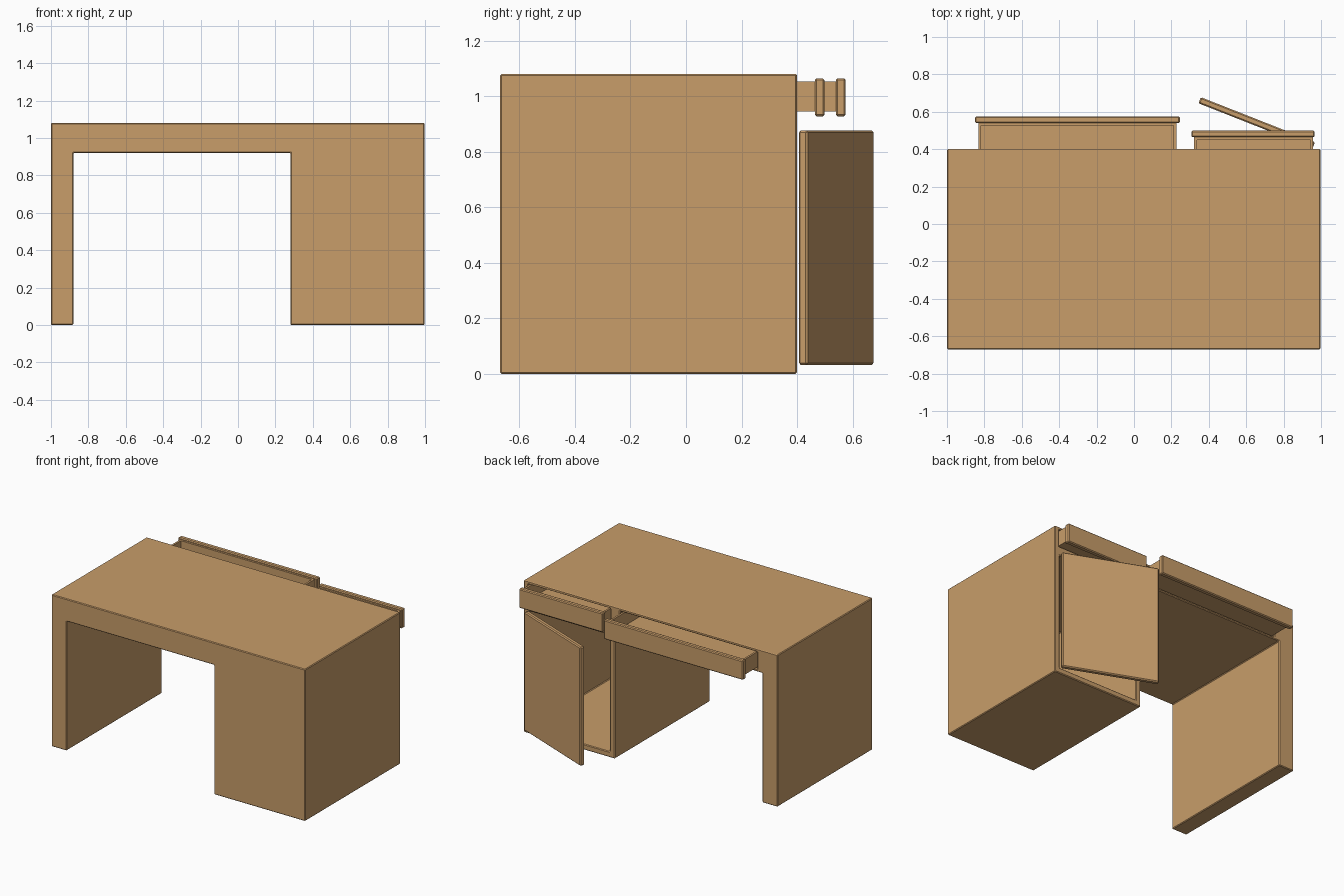
import bpy, bmesh, math
from mathutils import Matrix

if "Cube" in bpy.data.objects:
    bpy.data.objects.remove(bpy.data.objects["Cube"])

wood = bpy.data.materials.new("warm_wood")
wood.diffuse_color = (0.578, 0.337, 0.144, 1)
wood.use_nodes = True
wood.node_tree.nodes["Principled BSDF"].inputs["Base Color"].default_value = wood.diffuse_color


def link(name, bm, bevel=0.0):
    bmesh.ops.recalc_face_normals(bm, faces=bm.faces)
    me = bpy.data.meshes.new(name)
    bm.to_mesh(me)
    bm.free()
    me.materials.append(wood)
    ob = bpy.data.objects.new(name, me)
    bpy.context.collection.objects.link(ob)
    if bevel:
        add_bevel(ob, bevel)
    return ob


def add_bevel(ob, width):
    m = ob.modifiers.new("soft_edges", 'BEVEL')
    m.width = width
    m.segments = 1
    m.limit_method = 'ANGLE'


def add_box(bm, x0, x1, y0, y1, z0, z1):
    mat = Matrix.Translation(((x0 + x1) / 2, (y0 + y1) / 2, (z0 + z1) / 2)) \
        @ Matrix.Diagonal((x1 - x0, y1 - y0, z1 - z0, 1))
    bmesh.ops.create_cube(bm, size=1, matrix=mat)


def box(name, *dims, bevel=0.0):
    bm = bmesh.new()
    add_box(bm, *dims)
    return link(name, bm, bevel)


def cut(target, name, *dims):
    cutter = box(name, *dims)
    cutter.hide_render = True
    cutter.hide_viewport = True
    cutter.display_type = 'WIRE'
    m = target.modifiers.new(name, 'BOOLEAN')
    m.operation = 'DIFFERENCE'
    m.solver = 'EXACT'
    m.object = cutter


# Desk body: side leg, top and cabinet in one profile
profile = [(-1, 0), (-0.88, 0), (-0.88, 0.92), (0.28, 0.92),
           (0.28, 0), (0.997, 0), (0.997, 1.08), (-1, 1.08)]
bm = bmesh.new()
face = bm.faces.new([bm.verts.new((x, -0.67, z)) for x, z in profile])
ext = bmesh.ops.extrude_face_region(bm, geom=[face])
verts = [g for g in ext["geom"] if isinstance(g, bmesh.types.BMVert)]
bmesh.ops.translate(bm, verts=verts, vec=(0, 1.07, 0))
desk = link("desk_body", bm)
cut(desk, "cabinet_cutter", 0.32, 0.957, -0.62, 0.5, 0.04, 0.87)
cut(desk, "wide_drawer_cutter", -0.84, 0.24, -0.5, 0.5, 0.935, 1.06)
cut(desk, "small_drawer_cutter", 0.315, 0.963, -0.5, 0.5, 0.935, 1.06)
add_bevel(desk, 0.005)


# Drawers: open tray plus overlapping front panel
def drawer(name, x0, x1, y_panel, px0, px1):
    tray = box(name + "_tray", x0, x1, y_panel - 0.9, y_panel + 0.005, 0.945, 1.054)
    cut(tray, name + "_tray_cutter", x0 + 0.014, x1 - 0.014,
        y_panel - 0.886, y_panel - 0.014, 0.96, 1.2)
    box(name + "_front", px0, px1, y_panel, y_panel + 0.035, 0.928, 1.065, bevel=0.006)


drawer("wide_drawer", -0.832, 0.226, 0.54, -0.85, 0.245)
drawer("small_drawer", 0.322, 0.958, 0.464, 0.307, 0.966)

# Cabinet door, swung open about its hinge side
door = box("cabinet_door", -0.656, 0, 0, 0.035, 0.032, 0.877, bevel=0.007)
door.location = (0.955, 0.405, 0)
door.rotation_euler = (0, 0, -math.radians(21.5))
